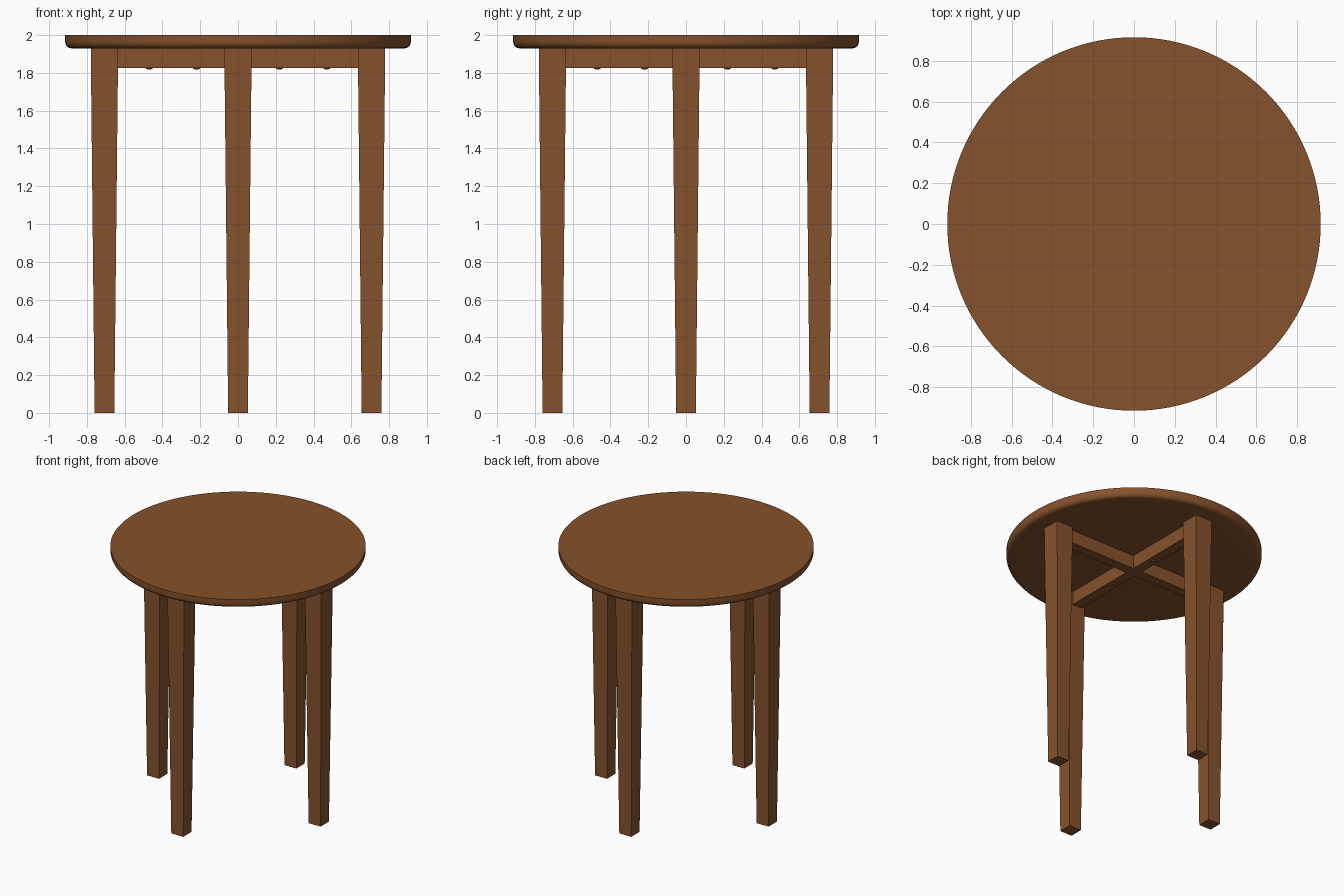
import bpy, bmesh, math
from mathutils import Matrix

cube = bpy.data.objects.get("Cube")
if cube:
    bpy.data.objects.remove(cube, do_unlink=True)

# Single brown wood
wood = bpy.data.materials.new("brown_wood")
wood.use_nodes = True
colour = (0.235, 0.084, 0.025, 1)
wood.diffuse_color = colour
wood.node_tree.nodes["Principled BSDF"].inputs["Base Color"].default_value = colour

TOP, UNDER, RAIL_BOTTOM = 2.0, 1.93, 1.825
LEG_OFFSET = 0.707


def finish(name, bm, smooth=False):
    bmesh.ops.recalc_face_normals(bm, faces=bm.faces)
    mesh = bpy.data.meshes.new(name)
    bm.to_mesh(mesh)
    bm.free()
    mesh.materials.append(wood)
    ob = bpy.data.objects.new(name, mesh)
    bpy.context.collection.objects.link(ob)
    if smooth:
        bpy.ops.object.select_all(action='DESELECT')
        ob.select_set(True)
        bpy.context.view_layer.objects.active = ob
        bpy.ops.object.shade_smooth_by_angle(angle=math.radians(35))
    return ob


def add_box(bm, size, centre):
    m = Matrix.Translation(centre) @ Matrix.Diagonal((*size, 1))
    return bmesh.ops.create_cube(bm, size=1, matrix=m)["verts"]


# Round top: disc with a rounded lower rim
bm = bmesh.new()
bmesh.ops.create_cone(bm, cap_ends=True, segments=128, radius1=0.915, radius2=0.915,
                      depth=TOP - UNDER,
                      matrix=Matrix.Translation((0, 0, (TOP + UNDER) / 2)))
rim = [e for e in bm.edges if all(v.co.z < UNDER + 0.01 for v in e.verts)]
bmesh.ops.bevel(bm, geom=rim, offset=0.035, segments=6, profile=0.5, affect='EDGES')
finish("table_top", bm, smooth=True)

# Four square legs, tapering to the foot, one on each axis
legs = {"front": (0, -1), "back": (0, 1), "left": (1, 0), "right": (-1, 0)}
for side, (dx, dy) in legs.items():
    bm = bmesh.new()
    for v in add_box(bm, (0.145, 0.145, UNDER), (0, 0, UNDER / 2)):
        if v.co.z < 0.1:
            v.co.x *= 0.72
            v.co.y *= 0.72
    bmesh.ops.translate(bm, verts=bm.verts, vec=(dx * LEG_OFFSET, dy * LEG_OFFSET, 0))
    finish(side + "_leg", bm)

# Crossed rails beneath the top, with small screw heads underneath
for name, angle in (("side_rail", 0), ("front_back_rail", math.pi / 2)):
    turn = Matrix.Rotation(angle, 4, 'Z')
    bm = bmesh.new()
    add_box(bm, (2 * LEG_OFFSET - 0.13, 0.08, UNDER - RAIL_BOTTOM),
            (0, 0, (UNDER + RAIL_BOTTOM) / 2))
    bm.transform(turn)
    finish(name, bm)
    bm = bmesh.new()
    for x in (-0.47, -0.22, 0.22, 0.47):
        bmesh.ops.create_uvsphere(bm, u_segments=12, v_segments=8, radius=0.018,
                                  matrix=Matrix.Translation((x, 0, RAIL_BOTTOM))
                                  @ Matrix.Diagonal((1, 1, 0.4, 1)))
    bm.transform(turn)
    finish(name + "_screws", bm, smooth=True)
